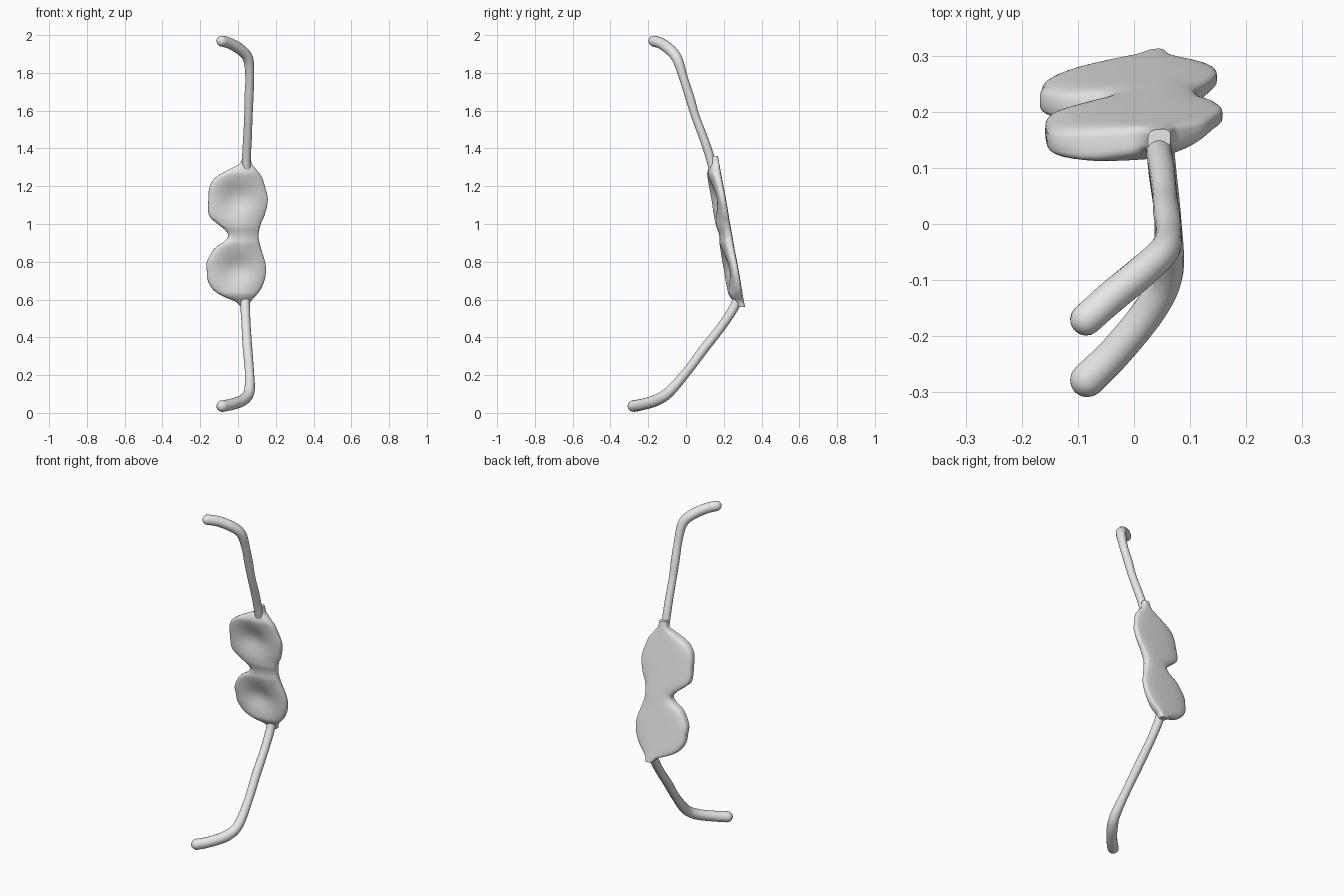
import bpy, bmesh, math
from mathutils import Vector

if "Cube" in bpy.data.objects:
    bpy.data.objects.remove(bpy.data.objects["Cube"])

grey = bpy.data.materials.new("plain grey")
grey.diffuse_color = (0.8, 0.8, 0.8, 1)
grey.use_nodes = True
grey.node_tree.nodes["Principled BSDF"].inputs["Base Color"].default_value = grey.diffuse_color


def smooth_path(points, steps):
    """Catmull-Rom interpolation through tuples of any length."""
    p = [points[0]] + list(points) + [points[-1]]
    out = []
    for i in range(1, len(p) - 2):
        for k in range(steps):
            t = k / steps
            out.append([0.5 * (2 * b + (c - a) * t + (2 * a - 5 * b + 4 * c - d) * t ** 2
                               + (3 * b - a - 3 * c + d) * t ** 3)
                        for a, b, c, d in zip(*p[i - 1:i + 3])])
    out.append(list(points[-1]))
    return out


def loft(name, rings):
    """Skin closed rings and cap both ends."""
    bm = bmesh.new()
    vs = [[bm.verts.new(co) for co in ring] for ring in rings]
    n = len(vs[0])
    for a, b in zip(vs, vs[1:]):
        for i in range(n):
            j = (i + 1) % n
            bm.faces.new((a[i], a[j], b[j], b[i]))
    bm.faces.new(vs[0])
    bm.faces.new(vs[-1])
    bmesh.ops.recalc_face_normals(bm, faces=bm.faces)
    me = bpy.data.meshes.new(name)
    bm.to_mesh(me)
    bm.free()
    me.materials.append(grey)
    ob = bpy.data.objects.new(name, me)
    bpy.context.collection.objects.link(ob)
    bpy.context.view_layer.objects.active = ob
    ob.select_set(True)
    bpy.ops.object.shade_smooth_by_angle(angle=math.radians(50))
    ob.select_set(False)


def arm(name, points):
    """Round tube through (x, y, z, radius) points with a domed tip at the start."""
    path = smooth_path(points, 6)
    centres = [Vector(p[:3]) for p in path]
    radii = [p[3] for p in path]
    out = (centres[0] - centres[1]).normalized()
    dome = [math.radians(a) for a in (85, 65, 45, 22)]
    start, r0 = centres[0], radii[0]
    centres = [start + out * r0 * math.sin(a) for a in dome] + centres
    radii = [r0 * math.cos(a) for a in dome] + radii
    rings = []
    for i, c in enumerate(centres):
        t = (centres[min(i + 1, len(centres) - 1)] - centres[max(i - 1, 0)]).normalized()
        u = t.cross(Vector((1, 0, 0))).normalized()
        v = t.cross(u)
        rings.append([c + radii[i] * (u * math.cos(a) + v * math.sin(a))
                      for a in (math.tau * k / 16 for k in range(16))])
    loft(name, rings)


# Temple arms, from the hooked ear tip to the lens frame
arm("upper_arm", [(-0.085, -0.170, 1.968, 0.029), (-0.04, -0.13, 1.955, 0.029),
                  (0.02, -0.08, 1.918, 0.029), (0.055, -0.045, 1.87, 0.027),
                  (0.062, -0.012, 1.77, 0.023), (0.058, 0.02, 1.67, 0.024),
                  (0.055, 0.05, 1.57, 0.022), (0.05, 0.095, 1.45, 0.023),
                  (0.045, 0.125, 1.36, 0.023), (0.045, 0.148, 1.27, 0.022)])
arm("lower_arm", [(-0.083, -0.278, 0.036, 0.031), (-0.03, -0.225, 0.046, 0.030),
                  (0.03, -0.15, 0.070, 0.030), (0.06, -0.085, 0.115, 0.028),
                  (0.06, 0.01, 0.225, 0.024), (0.05, 0.10, 0.345, 0.025),
                  (0.043, 0.19, 0.46, 0.024), (0.038, 0.255, 0.56, 0.025),
                  (0.038, 0.273, 0.62, 0.024), (0.038, 0.263, 0.68, 0.018)])

# Lens frame outline: height, left edge, right edge
outline = [(1.36, 0.025, 0.065), (1.32, 0.01, 0.073), (1.295, -0.035, 0.092),
           (1.25, -0.115, 0.125), (1.20, -0.15, 0.142), (1.13, -0.157, 0.158),
           (1.05, -0.155, 0.142), (1.01, -0.12, 0.124), (0.97, -0.07, 0.113),
           (0.94, -0.052, 0.109), (0.91, -0.07, 0.112), (0.87, -0.125, 0.122),
           (0.80, -0.165, 0.143), (0.75, -0.165, 0.148), (0.70, -0.16, 0.140),
           (0.65, -0.13, 0.118), (0.615, -0.075, 0.09), (0.59, -0.015, 0.068),
           (0.56, 0.018, 0.058)]


def signed_pow(v, e):
    return math.copysign(abs(v) ** e, v)


def frame_ring(z, left, right):
    mid, half = (left + right) / 2, (right - left) / 2
    thick = 0.072 * min(1, (half / 0.1) ** 0.4)
    ring = []
    for k in range(48):
        a = math.tau * k / 48
        x = mid + half * signed_pow(math.cos(a), 0.75)
        s = signed_pow(math.sin(a), 0.5)
        # flat leaning back, thinner towards the right edge
        back = 0.180 + 0.18 * (1.3 - z) + 0.08 * (x - 0.05)
        t = thick * (1 - 0.3 * max(0, min(1, (x - 0.04) / 0.1)))
        y = back - t / 2 + s * t / 2
        if s < 0:  # hollow in the front of each lens
            for cz in (1.14, 0.765):
                y -= s * 0.036 * math.exp(-(((x + 0.005) / 0.085) ** 2 + ((z - cz) / 0.085) ** 2))
        ring.append((x, y, z))
    return ring


loft("lens_frame", [frame_ring(*row) for row in smooth_path(outline, 4)])
